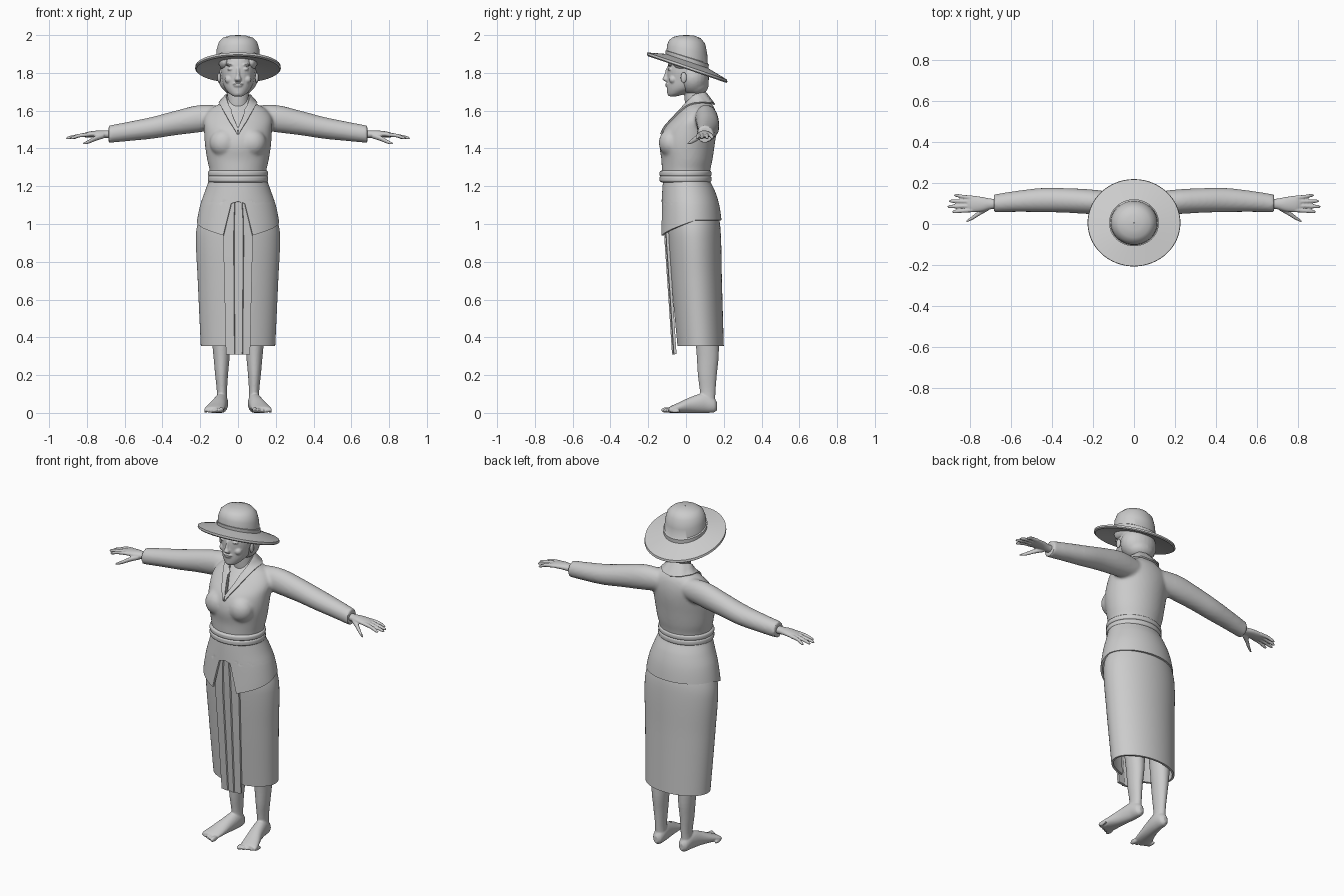
import bpy, bmesh
from math import sin, cos, pi, copysign, radians
from mathutils import Vector, Matrix

cube = bpy.data.objects.get("Cube")
if cube:
    bpy.data.objects.remove(cube)

GREY = (0.6, 0.6, 0.6, 1)
clay = bpy.data.materials.new("plain grey")
clay.use_nodes = True
clay.diffuse_color = GREY
clay.node_tree.nodes["Principled BSDF"].inputs["Base Color"].default_value = GREY
parts = []


def sample(keys, t):
    """Smooth interpolation of (position, centre u, centre v, radius u, radius v)."""
    n = len(keys)
    i = max(0, min(n - 2, sum(k[0] <= t for k in keys) - 1))
    a, b = keys[i], keys[i + 1]
    before, after = keys[max(i - 1, 0)], keys[min(i + 2, n - 1)]
    w = b[0] - a[0]
    f = max(0, min(1, (t - a[0]) / w))
    out = []
    for c in range(1, 5):
        m0 = (b[c] - before[c]) / (b[0] - before[0]) * w
        m1 = (after[c] - a[c]) / (after[0] - a[0]) * w
        d = b[c] - a[c]
        out.append(a[c] + f * (m0 + f * (3 * d - 2 * m0 - m1 + f * (m0 + m1 - 2 * d))))
    return out


def depths(rows):
    """Turn (z, half width, front y, back y) into section keys."""
    return sorted((z, 0, (f + b) / 2, w, (b - f) / 2) for z, w, f, b in rows)


def loft(bm, keys, axis="z", seg=32, steps=4):
    keys = sorted(keys)
    stops = [keys[0][0]]
    for a, b in zip(keys, keys[1:]):
        stops += [a[0] + (b[0] - a[0]) * (s + 1) / steps for s in range(steps)]
    rings = []
    for t in stops:
        u, v, ru, rv = sample(keys, t)
        ring = []
        for k in range(seg):
            p, q = u + ru * cos(2 * pi * k / seg), v + rv * sin(2 * pi * k / seg)
            ring.append(bm.verts.new({"x": (t, p, q), "y": (p, t, q), "z": (p, q, t)}[axis]))
        rings.append(ring)
    for r, s in zip(rings, rings[1:]):
        for k in range(seg):
            j = (k + 1) % seg
            bm.faces.new((r[k], r[j], s[j], s[k]))
    bm.faces.new(rings[0][::-1])
    bm.faces.new(rings[-1])


def blob(bm, centre, radii):
    m = Matrix.Translation(centre) @ Matrix.Diagonal((*radii, 1))
    bmesh.ops.create_uvsphere(bm, u_segments=24, v_segments=16, radius=1, matrix=m)


def pair(bm, centre, radii):
    for side in (1, -1):
        blob(bm, (side * centre[0], *centre[1:]), radii)


def finish(bm, name, voxel=0, smooth=3, mirror=False, thick=0):
    bmesh.ops.recalc_face_normals(bm, faces=bm.faces)
    me = bpy.data.meshes.new(name)
    bm.to_mesh(me)
    bm.free()
    me.materials.append(clay)
    ob = bpy.data.objects.new(name, me)
    bpy.context.scene.collection.objects.link(ob)
    if voxel:
        mod = ob.modifiers.new("fuse", "REMESH")
        mod.mode, mod.voxel_size, mod.use_smooth_shade = "VOXEL", voxel, True
        mod = ob.modifiers.new("soften", "SMOOTH")
        mod.factor, mod.iterations = 0.5, smooth
    if mirror:
        ob.modifiers.new("mirror", "MIRROR")
    if thick:
        mod = ob.modifiers.new("cloth", "SOLIDIFY")
        mod.thickness, mod.offset = thick, -1
    parts.append(ob)
    return ob


def grid(bm, rows):
    vs = [[bm.verts.new(p) for p in row] for row in rows]
    for r, s in zip(vs, vs[1:]):
        for k in range(len(r) - 1):
            bm.faces.new((r[k], r[k + 1], s[k + 1], s[k]))


def wrap_cloth(name, keys, top, hem, slit, rows=28, cols=80):
    """Open cloth around the body, split at the front."""
    bm, out = bmesh.new(), []
    for i in range(rows + 1):
        row = []
        for k in range(cols + 1):
            s = k / cols
            z = top + (hem(s) - top) * i / rows
            cx, cy, rx, ry = sample(keys, z)
            a0 = slit(z) / rx
            a = a0 + s * (2 * pi - 2 * a0)
            row.append((rx * sin(a), cy - ry * cos(a), z))
        out.append(row)
    grid(bm, out)
    return finish(bm, name, thick=0.012)


# Hat: turned profile of radius, height and tilt amount
bm = bmesh.new()
profile = [(.1, 1.845, 1), (.16, 1.832, 1), (.22, 1.818, 1), (.227, 1.824, 1), (.225, 1.836, 1),
           (.17, 1.85, 1), (.121, 1.862, 1), (.122, 1.882, .95), (.116, 1.885, .9), (.113, 1.925, .6),
           (.101, 1.965, .3), (.077, 1.987, .15), (.04, 1.998, .05), (.002, 2.0, 0)]
rows = []
for r, z, tilt in profile:
    rows.append([(r * sin(a), .006 + .94 * r * cos(a), z - .32 * tilt * r * cos(a))
                 for a in (2 * pi * k / 64 for k in range(65))])
grid(bm, rows)
bmesh.ops.remove_doubles(bm, verts=bm.verts, dist=0.0001)
finish(bm, "hat")

# Head with face, fused into one surface
bm = bmesh.new()
loft(bm, [(1.676, 0, -.07, .024, .022), (1.69, 0, -.05, .045, .048), (1.72, 0, -.018, .07, .083),
          (1.76, 0, 0, .083, .1), (1.82, 0, .005, .09, .104), (1.88, 0, .005, .08, .09), (1.93, 0, .01, .05, .06)])
loft(bm, [(1.56, 0, .06, .06, .055), (1.64, 0, .05, .057, .056), (1.75, 0, .045, .055, .055)])
loft(bm, [(1.755, 0, -.1, .014, .012), (1.766, 0, -.105, .018, .02), (1.785, 0, -.1, .011, .016),
          (1.825, 0, -.095, .008, .01)])
pair(bm, (.04, -.084, 1.82), (.018, .013, .008))
pair(bm, (.042, -.084, 1.843), (.025, .014, .006))
pair(bm, (.047, -.068, 1.765), (.024, .022, .022))
blob(bm, (0, -.1, 1.741), (.028, .011, .005))
blob(bm, (0, -.098, 1.731), (.023, .011, .006))
blob(bm, (0, -.083, 1.694), (.022, .017, .016))
finish(bm, "head", voxel=.0045, smooth=2)

# Hair and ears
bm = bmesh.new()
blob(bm, (0, .037, 1.775), (.106, .085, .096))
blob(bm, (0, .05, 1.735), (.085, .07, .058))
pair(bm, (.072, -.005, 1.86), (.03, .07, .045))
finish(bm, "hair", voxel=.007)
bm = bmesh.new()
pair(bm, (.1, -.012, 1.775), (.009, .016, .028))
finish(bm, "ears")

# Blouse: torso, bust and sleeves fused together
bm = bmesh.new()
torso = depths([(1.23, .152, -.125, .125), (1.28, .15, -.128, .128), (1.34, .163, -.13, .14),
                (1.42, .175, -.14, .152), (1.5, .18, -.118, .163), (1.56, .18, -.068, .163),
                (1.61, .145, -.025, .152), (1.645, .085, .0, .13), (1.68, .066, .012, .105)])
loft(bm, torso, seg=48)
pair(bm, (.075, -.078, 1.43), (.075, .066, .075))
for side in (1, -1):
    loft(bm, [(side * x, y, z, ry, rz) for x, y, z, ry, rz in
              [(.07, .1, 1.565, .05, .06), (.2, .108, 1.558, .06, .072), (.33, .115, 1.535, .06, .065),
               (.45, .117, 1.51, .059, .058), (.58, .11, 1.49, .051, .051), (.685, .1, 1.475, .044, .046)]], "x")
blouse = finish(bm, "blouse", voxel=.009, smooth=5)

# Neck opening cut into the blouse
bm = bmesh.new()
out = Vector((0, -.78, .62))
tri = [Vector(p) for p in ((0, -.112, 1.507), (.07, .03, 1.69), (-.07, .03, 1.69))]
low = [bm.verts.new(p - out * .014) for p in tri]
high = [bm.verts.new(p + out * .1) for p in tri]
bm.faces.new(low)
bm.faces.new(high)
for k in range(3):
    j = (k + 1) % 3
    bm.faces.new((low[k], low[j], high[j], high[k]))
cutter = finish(bm, "neck_cutter")
cutter.hide_render = True
parts.remove(cutter)
cut = blouse.modifiers.new("neck", "BOOLEAN")
cut.operation, cut.object, cut.solver = "DIFFERENCE", cutter, "EXACT"

# Collar band, half and mirrored
bm = bmesh.new()
inner = [(0, -.12, 1.505), (.022, -.076, 1.555), (.04, -.025, 1.602), (.056, .01, 1.65),
         (.061, .05, 1.685), (.04, .093, 1.695), (0, .104, 1.695)]
outer = [(.004, -.132, 1.475), (.045, -.085, 1.54), (.073, -.03, 1.59), (.095, .02, 1.63),
         (.1, .085, 1.643), (.06, .138, 1.64), (0, .152, 1.632)]
mids = [tuple((p + q) / 2 for p, q in zip(a, b)) for a, b in zip(inner, outer)]
grid(bm, [inner, mids, outer])
bmesh.ops.subdivide_edges(bm, edges=bm.edges, cuts=2, smooth=1, use_grid_fill=True)
collar = finish(bm, "collar", mirror=True)
hug = collar.modifiers.new("hug", "SHRINKWRAP")
hug.target, hug.wrap_mode, hug.offset = blouse, "OUTSIDE", .005
mod = collar.modifiers.new("cloth", "SOLIDIFY")
mod.thickness, mod.offset = .008, 0

# Sash of two rolled bands
for name, z0, z1 in (("sash_lower", 1.22, 1.256), ("sash_upper", 1.25, 1.284)):
    bm = bmesh.new()
    mid = (z0 + z1) / 2
    loft(bm, depths([(z0, .15, -.128, .125), (z0 + .006, .158, -.138, .133), (mid, .16, -.14, .135),
                     (z1 - .006, .158, -.138, .133), (z1, .15, -.128, .125)]), seg=48)
    finish(bm, name)

# Tunic below the sash, with a sloping hem and front notch
wrap_cloth("tunic", depths([(1.225, .156, -.122, .128), (1.17, .176, -.126, .155), (1.1, .2, -.13, .176),
                            (1.01, .218, -.135, .189), (.93, .226, -.14, .194)]), 1.235,
           lambda s: .94 + .08 * min(1, 4 * min(s, 1 - s)),
           lambda z: .035 + (1.114 - z) * .26 if z < 1.116 else 0)

# Skirt and front panel
wrap_cloth("skirt", depths([(1.2, .15, -.1, .11), (1.05, .2, -.1, .17), (.95, .222, -.1, .184),
                            (.7, .213, -.082, .19), (.355, .197, -.05, .2)]), 1.2,
           lambda s: .355, lambda z: .055)
bm = bmesh.new()
pleats = [(-1, .006), (-.3, -.002), (-.25, .004), (.35, -.004), (.4, .003), (1, .006)]
grid(bm, [[(w * x, y + dy, z) for x, dy in pleats] for w, y, z in
          ((.05, -.118, 1.16), (.072, -.115, 1.03), (.078, -.109, .9), (.071, -.09, .62), (.064, -.07, .31))])
finish(bm, "front_panel", thick=.014)

# Legs and bare feet
bm = bmesh.new()
loft(bm, [(.04, .085, .115, .03, .038), (.11, .085, .115, .027, .041), (.2, .087, .113, .034, .05),
          (.3, .087, .115, .043, .058), (.45, .09, .11, .055, .065)])
loft(bm, [(.165, .085, .035, .012, .02), (.15, .085, .04, .028, .037), (.1, .088, .052, .036, .052),
          (.03, .1, .043, .041, .043), (-.04, .118, .027, .05, .027), (-.08, .128, .018, .052, .018),
          (-.092, .13, .015, .045, .014)], "y")
for i in range(5):
    x, tip, r = .088 + .021 * i, -.13 + .011 * i, .015 - .0015 * i
    blob(bm, (x, tip + .028, r), (r * .85, .03, r))
finish(bm, "leg", voxel=.005, smooth=2, mirror=True)

# Hands
bm = bmesh.new()
loft(bm, [(.64, .1, 1.475, .024, .022), (.7, .098, 1.475, .026, .02), (.74, .097, 1.477, .035, .018),
          (.79, .098, 1.474, .04, .015), (.815, .099, 1.47, .036, .011)], "x")
for base, tip_y, tip_x in ((.068, .06, .89), (.089, .085, .912), (.109, .112, .905), (.128, .14, .88)):
    loft(bm, [(.79, base, 1.474, .011, .011), (.84, base + (tip_y - base) * .5, 1.468, .0095, .01),
              (tip_x - .012, tip_y, 1.456, .008, .008), (tip_x, tip_y, 1.453, .003, .003)], "x", 12)
loft(bm, [(.71, .082, 1.468, .016, .015), (.75, .058, 1.455, .014, .014), (.79, .03, 1.436, .01, .011),
          (.82, .012, 1.425, .005, .005)], "x", 12)
finish(bm, "hand", voxel=.0042, smooth=2, mirror=True)

# Bake the modifiers and shade smoothly with crisp edges
bpy.ops.object.select_all(action="DESELECT")
for ob in parts:
    ob.select_set(True)
bpy.context.view_layer.objects.active = parts[0]
bpy.ops.object.convert(target="MESH")
bpy.ops.object.shade_smooth_by_angle(angle=radians(40))
bpy.data.objects.remove(cutter)
